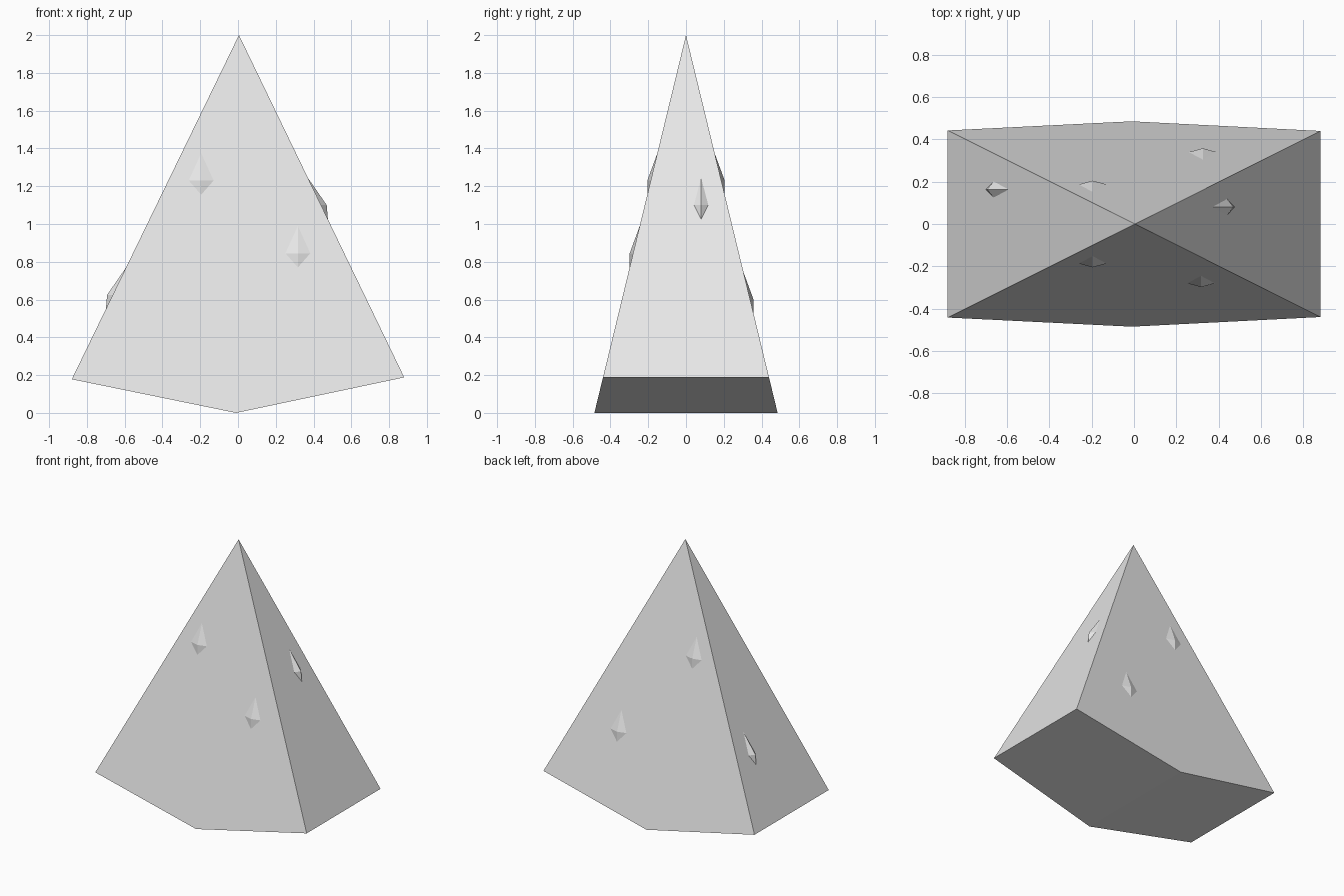
import bpy
from mathutils import Vector

cube = bpy.data.objects.get("Cube")
if cube:
    bpy.data.objects.remove(cube, do_unlink=True)

grey = bpy.data.materials.new("light_grey")
grey.use_nodes = True
colour = (0.8, 0.8, 0.8, 1)
grey.diffuse_color = colour
grey.node_tree.nodes["Principled BSDF"].inputs["Base Color"].default_value = colour


def add_mesh(name, verts, faces):
    mesh = bpy.data.meshes.new(name)
    mesh.from_pydata(verts, [], faces)
    mesh.materials.append(grey)
    obj = bpy.data.objects.new(name, mesh)
    bpy.context.collection.objects.link(obj)
    return obj


# Body: tall wedge pyramid with a shallow keel underneath
apex = Vector((0.005, 0, 2))
outline = [(-0.88, 0.178), (-0.01, 0), (0.88, 0.188)]
slope = 0.2425
front = [(x, -slope * (2 - z), z) for x, z in outline]
back = [(x, slope * (2 - z), z) for x, z in outline]
add_mesh("pyramid_body", [apex] + front + back, [
    (0, 1, 2, 3),       # front
    (0, 6, 5, 4),       # back
    (0, 3, 6),          # left flank
    (0, 4, 1),          # right flank
    (1, 4, 5, 2),       # underside
    (2, 5, 6, 3),
])


# Studs: kite-shaped points lying along a sloping face
def add_stud(name, centre, across, down, half_width, height):
    across, down = Vector(across), Vector(down)
    out = Vector((down.x, down.y, 0)).normalized()
    c = Vector(centre)
    rim = [c - down * 0.145, c + across * half_width,
           c + down * 0.075, c - across * half_width]
    verts = rim + [c + out * height, c - out * 0.02]
    faces = []
    for i in range(4):
        j = (i + 1) % 4
        faces += [(i, j, 4), (j, i, 5)]
    obj = add_mesh(name, verts, faces)
    # Wind every face outwards
    for face in obj.data.polygons:
        if face.normal.dot(face.center - c) < 0:
            face.flip()


for side, sign, spots in (("front", -1, [(-0.195, 1.23), (0.317, 0.845)]),
                          ("back", 1, [(-0.195, 1.23), (0.325, 0.6)])):
    for label, (x, z) in zip(("first", "second"), spots):
        add_stud(f"{side}_{label}_stud", (x, sign * slope * (2 - z), z),
                 (1, 0, 0), (0, sign * slope, -1), 0.066, 0.018)

for side, sign, y, z, corner in (("left", 1, 0.08, 1.1, front[2]),
                                 ("right", -1, 0.163, 0.625, front[0])):
    run = (corner[0] - apex.x) / (2 - corner[2])
    add_stud(f"{side}_stud", (apex.x + run * (2 - z), y, z),
             (0, 1, 0), (run, 0, -1), 0.038, 0.03)
